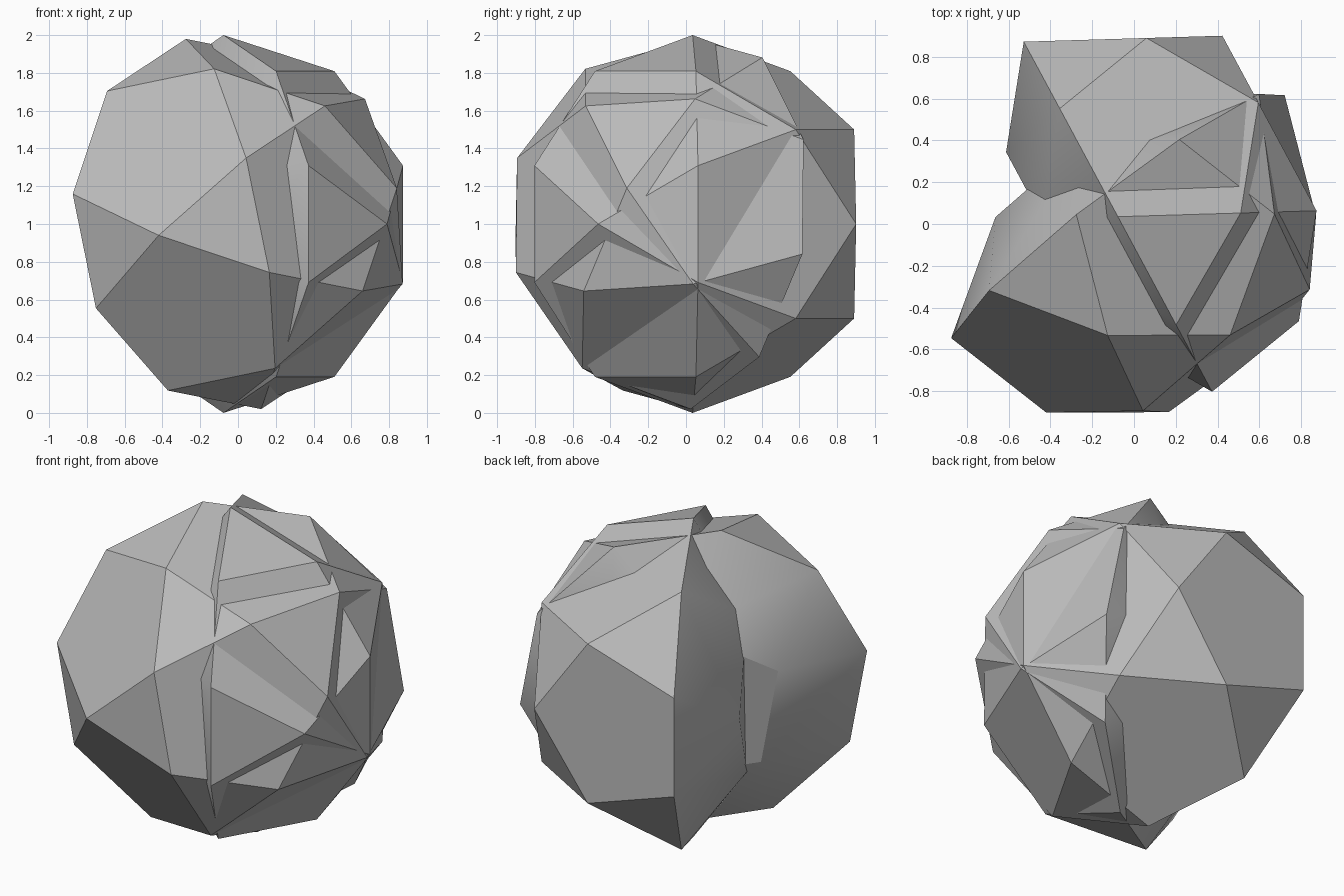
import bpy, bmesh, math
from itertools import product
from mathutils import Vector, Matrix

cube = bpy.data.objects.get("Cube")
if cube:
    bpy.data.objects.remove(cube, do_unlink=True)

CENTRE = Vector((-0.077, 0.035, 1.0))
PHI = (1 + math.sqrt(5)) / 2

grey = bpy.data.materials.new("stone_grey")
grey.use_nodes = True
COLOUR = (0.5, 0.5, 0.5, 1)
grey.diffuse_color = COLOUR
grey.node_tree.nodes["Principled BSDF"].inputs["Base Color"].default_value = COLOUR


def solid_points():
    """Unit half-icosidodecahedron dome closed by a shallow pentagonal cupola."""
    base = []
    for i in range(3):
        for s in (1, -1):
            v = [0, 0, 0]
            v[i] = s
            base.append(Vector(v))
        for a, b, c in product((1, -1), repeat=3):
            v = (a / 2, b / (2 * PHI), c * PHI / 2)
            base.append(Vector((v[-i], v[1 - i], v[2 - i])))
    axis = Vector((PHI, 0, 1)).normalized()
    dome = [v for v in base if v.dot(axis) > -0.01]
    # the crown pentagon, pushed through the rim plane, is the cupola's flat end
    edge = 1 / PHI
    drop = axis.x + edge * math.sqrt(1 - axis.x ** 2)
    crown = [v - axis * drop for v in dome if v.dot(axis) > 0.8]
    return dome + crown


def faceted_solid(name, x_dir, z_dir):
    z = Vector(z_dir).normalized()
    x = Vector(x_dir)
    x = (x - z * x.dot(z)).normalized()
    turn = Matrix((x, z.cross(x), z)).transposed()
    bm = bmesh.new()
    for p in solid_points():
        bm.verts.new(turn @ p + CENTRE)
    bmesh.ops.convex_hull(bm, input=bm.verts[:])
    bmesh.ops.dissolve_limit(bm, angle_limit=0.02, verts=bm.verts[:], edges=bm.edges[:])
    bmesh.ops.recalc_face_normals(bm, faces=bm.faces[:])
    mesh = bpy.data.meshes.new(name)
    bm.to_mesh(mesh)
    bm.free()
    mesh.materials.append(grey)
    obj = bpy.data.objects.new(name, mesh)
    bpy.context.collection.objects.link(obj)
    bpy.ops.object.select_all(action="DESELECT")
    obj.select_set(True)
    bpy.context.view_layer.objects.active = obj
    bpy.ops.object.shade_smooth_by_angle(angle=math.radians(30))


# two equal solids sharing one centre, turned differently
faceted_solid("front_solid", (0.917, -0.35, 0.19), (-0.343, -0.937, -0.06))
faceted_solid("back_solid", (0.5, 0.866, 0), (0.866, -0.5, 0))
